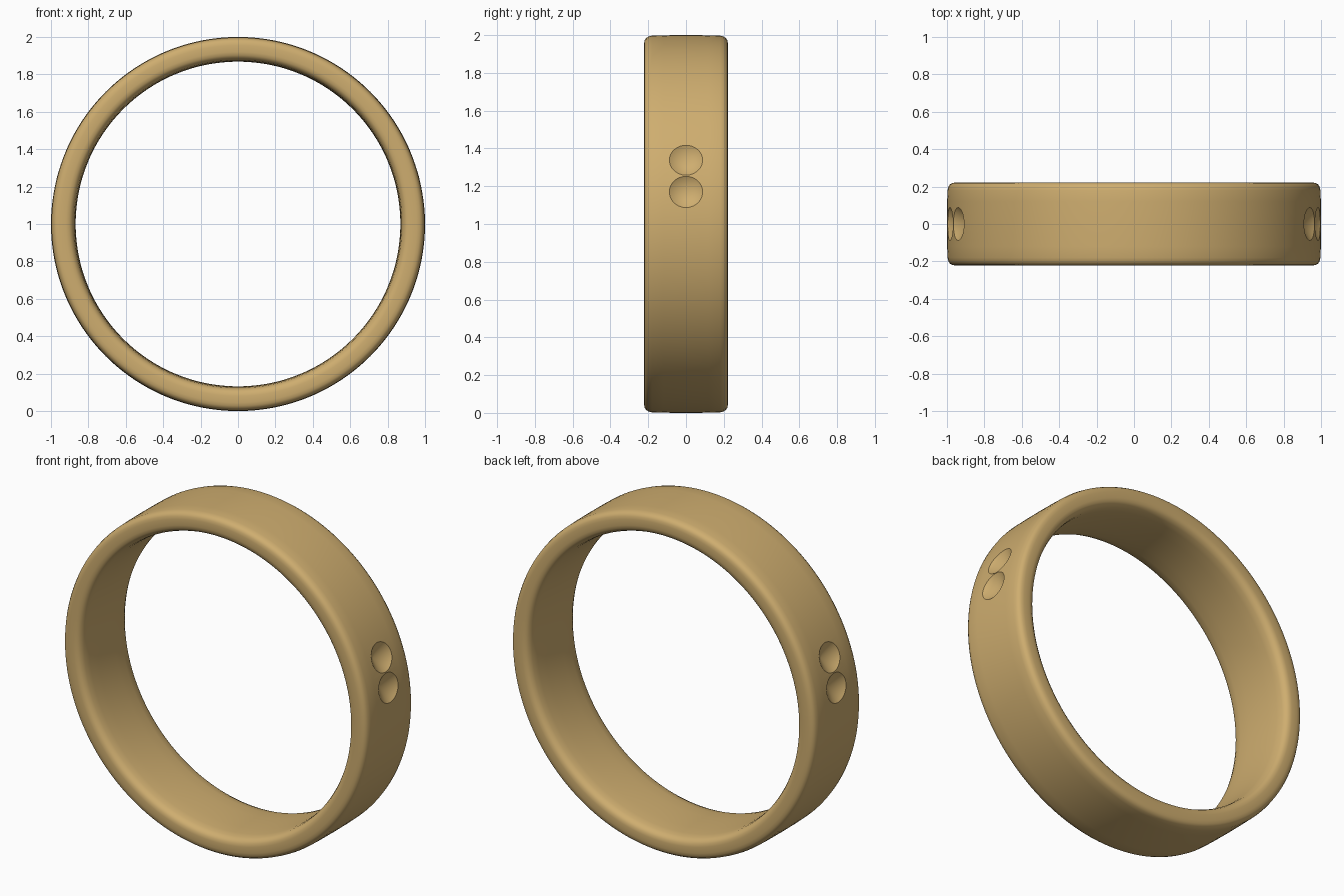
import bpy, bmesh
from math import sin, cos, pi, radians
from mathutils import Vector

if "Cube" in bpy.data.objects:
    bpy.data.objects.remove(bpy.data.objects["Cube"])

C = Vector((0, 0, 1))

# Cross-section: (radius, y), half of it, mirrored below
half = [(0.868, 0.0), (0.869, 0.08), (0.872, 0.15), (0.877, 0.187), (0.887, 0.208), (0.902, 0.219),
        (0.92, 0.222), (0.955, 0.222), (0.972, 0.219), (0.984, 0.212),
        (0.992, 0.2), (0.997, 0.18), (0.999, 0.12), (1.0, 0.0)]
profile = half + [(r, -y) for r, y in half[-2:0:-1]]

# Ring band, swept around the y axis
N = 192
bm = bmesh.new()
rings = []
for i in range(N):
    a = 2 * pi * i / N
    rings.append([bm.verts.new((r * cos(a), y, 1 + r * sin(a))) for r, y in profile])
for i in range(N):
    p, q = rings[i], rings[(i + 1) % N]
    for j in range(len(profile)):
        k = (j + 1) % len(profile)
        bm.faces.new((p[j], p[k], q[k], q[j]))
bmesh.ops.recalc_face_normals(bm, faces=bm.faces)
me = bpy.data.meshes.new("ring_band")
bm.to_mesh(me)
bm.free()
band = bpy.data.objects.new("ring_band", me)
bpy.context.collection.objects.link(band)

mat = bpy.data.materials.new("gold")
mat.diffuse_color = (0.62, 0.42, 0.16, 1)
mat.use_nodes = True
mat.node_tree.nodes["Principled BSDF"].inputs["Base Color"].default_value = mat.diffuse_color
me.materials.append(mat)


# Conical drilled dimples, a pair on each side
def dimple(angle, radius=0.085, depth=0.06, extra=0.03):
    d = Vector((cos(angle), 0, sin(angle)))
    length = depth + extra
    bpy.ops.mesh.primitive_cone_add(
        vertices=48, radius1=radius * length / depth, radius2=0, depth=length,
        location=C + d * (0.997 + extra - length / 2),
        rotation=(-d).to_track_quat('Z', 'Y').to_euler())
    cutter = bpy.context.object
    cutter.name = "dimple_cutter"
    cutter.data.materials.append(mat)
    cutter.hide_render = True
    cutter.hide_set(True)
    mod = band.modifiers.new("dimple", 'BOOLEAN')
    mod.operation = 'DIFFERENCE'
    mod.solver = 'EXACT'
    mod.object = cutter
    return cutter


cutters = [dimple(radians(a)) for a in (9.8, 19.8, 160.2, 170.2)]

# Apply the cuts, then shade smooth
bpy.ops.object.select_all(action='DESELECT')
band.select_set(True)
bpy.context.view_layer.objects.active = band
for m in list(band.modifiers):
    bpy.ops.object.modifier_apply(modifier=m.name)
for c in cutters:
    bpy.data.objects.remove(c)
bpy.ops.object.shade_smooth_by_angle(angle=radians(30))
